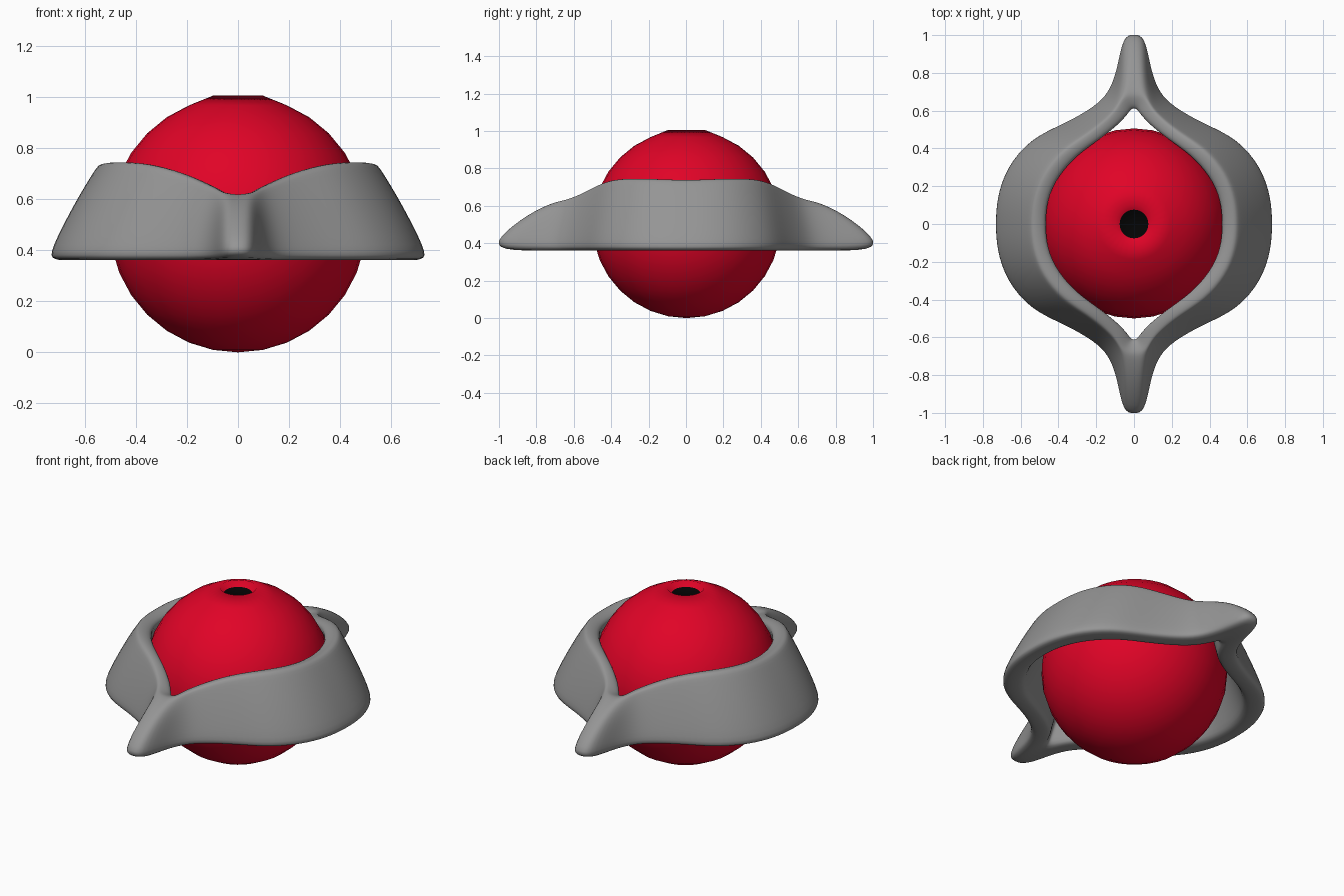
import bpy, bmesh, math
from mathutils import Vector

old = bpy.data.objects.get("Cube")
if old:
    bpy.data.objects.remove(old, do_unlink=True)


def material(name, colour):
    mat = bpy.data.materials.new(name)
    mat.use_nodes = True
    mat.diffuse_color = (*colour, 1)
    mat.node_tree.nodes["Principled BSDF"].inputs["Base Color"].default_value = (*colour, 1)
    return mat


red = material("red", (0.75, 0.001, 0.02))
black = material("black", (0.001, 0.001, 0.001))
grey = material("grey", (0.3, 0.3, 0.3))


def make_object(name, bm, mats):
    bmesh.ops.recalc_face_normals(bm, faces=bm.faces)
    mesh = bpy.data.meshes.new(name)
    bm.to_mesh(mesh)
    bm.free()
    for mat in mats:
        mesh.materials.append(mat)
    for poly in mesh.polygons:
        poly.use_smooth = True
    obj = bpy.data.objects.new(name, mesh)
    bpy.context.collection.objects.link(obj)
    return obj


# Eyeball: a sphere whose top cap is sunk into a small dark pupil
RADIUS, PUPIL_RADIUS, PUPIL_Z = 0.503, 0.076, 0.975
bm = bmesh.new()
bmesh.ops.create_uvsphere(bm, u_segments=32, v_segments=16, radius=RADIUS)
bmesh.ops.translate(bm, verts=bm.verts, vec=(0, 0.003, RADIUS))
pole = max(bm.verts, key=lambda v: v.co.z)
bmesh.ops.delete(bm, geom=[pole], context="VERTS")
rim = [e for e in bm.edges if e.is_boundary]
for v in {v for e in rim for v in e.verts}:
    v.co.z = 2 * RADIUS
ring = bmesh.ops.extrude_edge_only(bm, edges=rim)["geom"]
for v in [g for g in ring if isinstance(g, bmesh.types.BMVert)]:
    flat = Vector((v.co.x, v.co.y, 0)).normalized() * PUPIL_RADIUS
    v.co = (flat.x, flat.y, PUPIL_Z)
edge = [e for e in bm.edges if e.is_boundary]
for face in bmesh.ops.holes_fill(bm, edges=edge, sides=0)["faces"]:
    face.material_index = 1
make_object("eyeball", bm, [red, black])

# Eyelid quarter, from the side round to the pointed corner:
# outer foot (x, y), top ridge (x, y, z), inner lip (x, y), inner foot (x, y)
STATIONS = [
    ((.74, 0), (.54, 0, .745), (.455, 0), (.64, 0)),
    ((.735, .13), (.53, .13, .75), (.445, .13), (.63, .11)),
    ((.685, .3), (.48, .27, .755), (.39, .25), (.58, .24)),
    ((.55, .46), (.37, .4, .75), (.285, .365), (.455, .385)),
    ((.37, .535), (.24, .48, .715), (.17, .445), (.3, .455)),
    ((.21, .625), (.14, .56, .67), (.075, .525), (.15, .54)),
    ((.135, .7), (.095, .61, .65), (.04, .565), (.075, .61)),
    ((.09, .82), (.07, .65, .635), (.02, .59), (.04, .67)),
    ((.06, 1.01), (.04, .67, .625), (.01, .6), (.02, .71)),
    ((0, 1.015), (0, .67, .62), (0, .6), (0, .73)),
]
BASE = 0.36


def section(foot, ridge, lip, inner):
    # The low edge and the flank rise a little towards the point
    reach = max(0, foot[1] - .7)
    low = Vector((*foot, BASE + .035 + reach * .1))
    top = Vector(ridge)
    lip_top = Vector((*lip, ridge[2] - .025))
    inner_foot = Vector((*inner, BASE))
    outer_foot = Vector((foot[0] * .99, foot[1] * .995, BASE))
    bulge = Vector((0, 0, .02 + reach * .05))
    return [outer_foot, low, low.lerp(top, .5) + bulge, low.lerp(top, .9) + bulge / 2, top,
            lip_top, lip_top.lerp(inner_foot, .15), lip_top.lerp(inner_foot, .9), inner_foot]


bm = bmesh.new()
rows = [[bm.verts.new(p) for p in section(*s)] for s in STATIONS]
for a, b in zip(rows, rows[1:]):
    for i in range(len(a)):
        j = (i + 1) % len(a)
        bm.faces.new((a[i], a[j], b[j], b[i]))
eyelid = make_object("eyelid", bm, [grey])
mirror = eyelid.modifiers.new("mirror", "MIRROR")
mirror.use_axis = (True, True, False)
mirror.use_clip = True
subdivide = eyelid.modifiers.new("subdivide", "SUBSURF")
subdivide.levels = subdivide.render_levels = 2
